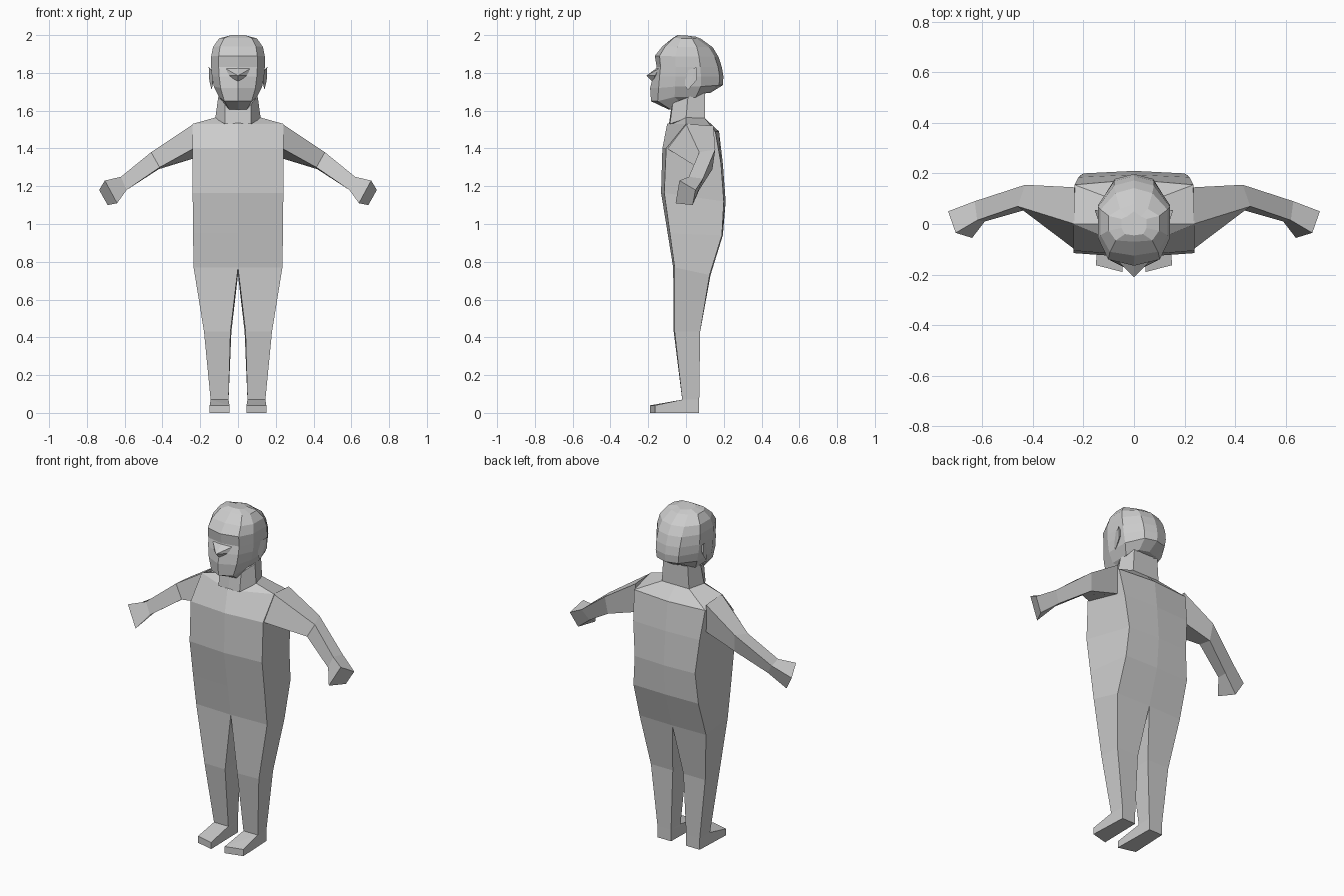
import bpy, bmesh
from mathutils import Vector

skin = bpy.data.materials.new("plain_grey")
skin.diffuse_color = (0.6, 0.6, 0.6, 1)


def finish(name, bm):
    """Mirror the +x half to -x, weld the middle and make the object."""
    dup = bmesh.ops.duplicate(bm, geom=bm.verts[:] + bm.edges[:] + bm.faces[:])["geom"]
    for v in dup:
        if isinstance(v, bmesh.types.BMVert):
            v.co.x *= -1
    bmesh.ops.reverse_faces(bm, faces=[f for f in dup if isinstance(f, bmesh.types.BMFace)])
    bmesh.ops.remove_doubles(bm, verts=bm.verts[:], dist=0.0005)
    bmesh.ops.recalc_face_normals(bm, faces=bm.faces[:])
    me = bpy.data.meshes.new(name)
    bm.to_mesh(me)
    bm.free()
    me.materials.append(skin)
    ob = bpy.data.objects.new(name, me)
    bpy.context.collection.objects.link(ob)
    return ob


def loft(name, rings):
    """Skin a row of closed rings; faces on the middle plane are left out."""
    bm = bmesh.new()
    vs = [[bm.verts.new(p) for p in r] for r in rings]

    def face(loop):
        if any(v.co.x > 0.001 for v in loop):
            bm.faces.new(loop)

    n = len(vs[0])
    for a, b in zip(vs, vs[1:]):
        for i in range(n):
            j = (i + 1) % n
            face([a[i], a[j], b[j], b[i]])
    face(vs[0][::-1])
    face(vs[-1])
    return finish(name, bm)


def hull(name, pts):
    """Convex solid around a few points, mirrored."""
    bm = bmesh.new()
    for p in pts:
        bm.verts.new(p)
    bmesh.ops.convex_hull(bm, input=bm.verts[:])
    for f in [f for f in bm.faces if all(v.co.x < 0.001 for v in f.verts)]:
        bm.faces.remove(f)
    bmesh.ops.dissolve_limit(bm, angle_limit=0.03, verts=bm.verts[:], edges=bm.edges[:])
    return finish(name, bm)


# Legs and torso: front inner, front outer, back outer, back inner
body = [
    # front z, inner x, y, outer x, y | back z, outer x, y, inner x, y
    (0.07, 0.05, -0.02, 0.145, -0.02, 0.07, 0.14, 0.07, 0.05, 0.07),
    (0.43, 0.04, -0.065, 0.18, -0.06, 0.43, 0.18, 0.075, 0.035, 0.075),
    (0.77, 0, -0.068, 0.235, -0.06, 0.73, 0.22, 0.125, 0, 0.13),
    (0.95, 0, -0.097, 0.238, -0.085, 0.94, 0.215, 0.19, 0, 0.195),
    (1.165, 0, -0.132, 0.24, -0.115, 1.12, 0.20, 0.20, 0, 0.21),
    (1.40, 0, -0.125, 0.24, -0.105, 1.32, 0.22, 0.185, 0, 0.195),
    (1.53, 0, -0.10, 0.24, 0.0, 1.49, 0.235, 0.155, 0, 0.175),
]
rings = [[(a, b, zf), (c, d, zf), (e, f, zb), (g, h, zb)]
         for zf, a, b, c, d, zb, e, f, g, h in body]
rings.append([(0, -0.085, 1.535), (0.115, 0, 1.565), (0.09, 0.1, 1.56), (0, 0.1, 1.56)])
loft("torso_and_legs", rings)

# Feet
hull("feet", [(0.05, 0.07, 0), (0.14, 0.07, 0), (0.05, 0.07, 0.07), (0.14, 0.07, 0.07),
              (0.05, -0.02, 0.07), (0.145, -0.02, 0.07),
              (0.045, -0.19, 0), (0.15, -0.163, 0), (0.045, -0.19, 0.04), (0.15, -0.163, 0.04)])

# Arms with mitten hands: front top, back top, back bottom, front bottom
loft("arms", [
    [(0.235, 0, 1.53), (0.235, 0.145, 1.52), (0.225, 0.13, 1.35), (0.235, -0.10, 1.40)],
    [(0.46, 0.07, 1.38), (0.43, 0.155, 1.395), (0.42, 0.14, 1.29), (0.415, 0.06, 1.30)],
    [(0.62, 0.015, 1.25), (0.63, 0.09, 1.24), (0.59, 0.07, 1.18), (0.59, 0.01, 1.18)],
    [(0.705, -0.035, 1.23), (0.735, 0.05, 1.18), (0.69, 0.035, 1.10), (0.64, -0.055, 1.11)],
])

# Neck
loft("neck", [
    [(0, -0.09, 1.53), (0.07, -0.085, 1.53), (0.12, 0, 1.56), (0.09, 0.1, 1.555), (0, 0.1, 1.555)],
    [(0, -0.075, 1.64), (0.07, -0.07, 1.64), (0.105, 0.01, 1.67), (0.08, 0.1, 1.71), (0, 0.1, 1.71)],
])

# Head: front z, front y, cheek y, half width, back y, back z
head = []
for zf, yf, yc, w, yb, zb in [
    (1.605, -0.09, -0.08, 0.065, 0.08, 1.69),
    (1.65, -0.185, -0.15, 0.10, 0.13, 1.695),
    (1.72, -0.19, -0.145, 0.128, 0.195, 1.735),
    (1.78, -0.175, -0.14, 0.138, 0.198, 1.78),
    (1.83, -0.155, -0.135, 0.142, 0.19, 1.83),
    (1.89, -0.165, -0.14, 0.142, 0.172, 1.885),
    (1.94, -0.125, -0.11, 0.132, 0.142, 1.935),
    (1.985, -0.07, -0.065, 0.10, 0.08, 1.98),
    (2.00, -0.045, -0.04, 0.05, 0.05, 1.992),
]:
    zm = (zf + zb) / 2
    head.append([(0, yf, zf), (0.72 * w, yc, zf), (w, yc * 0.4, zm),
                 (w, yb * 0.4, zm), (0.55 * w, yb - 0.02, zb), (0, yb, zb)])
loft("head", head)

# Nose and ears
hull("nose", [(0, -0.15, 1.83), (0.07, -0.14, 1.825), (0.045, -0.165, 1.785),
              (0, -0.21, 1.785), (0, -0.175, 1.75), (0, -0.12, 1.79)])
hull("ears", [(0.135, -0.005, 1.73), (0.135, -0.005, 1.81), (0.155, 0.055, 1.83),
              (0.152, 0.055, 1.76), (0.14, 0.01, 1.71), (0.125, 0.05, 1.80)])
